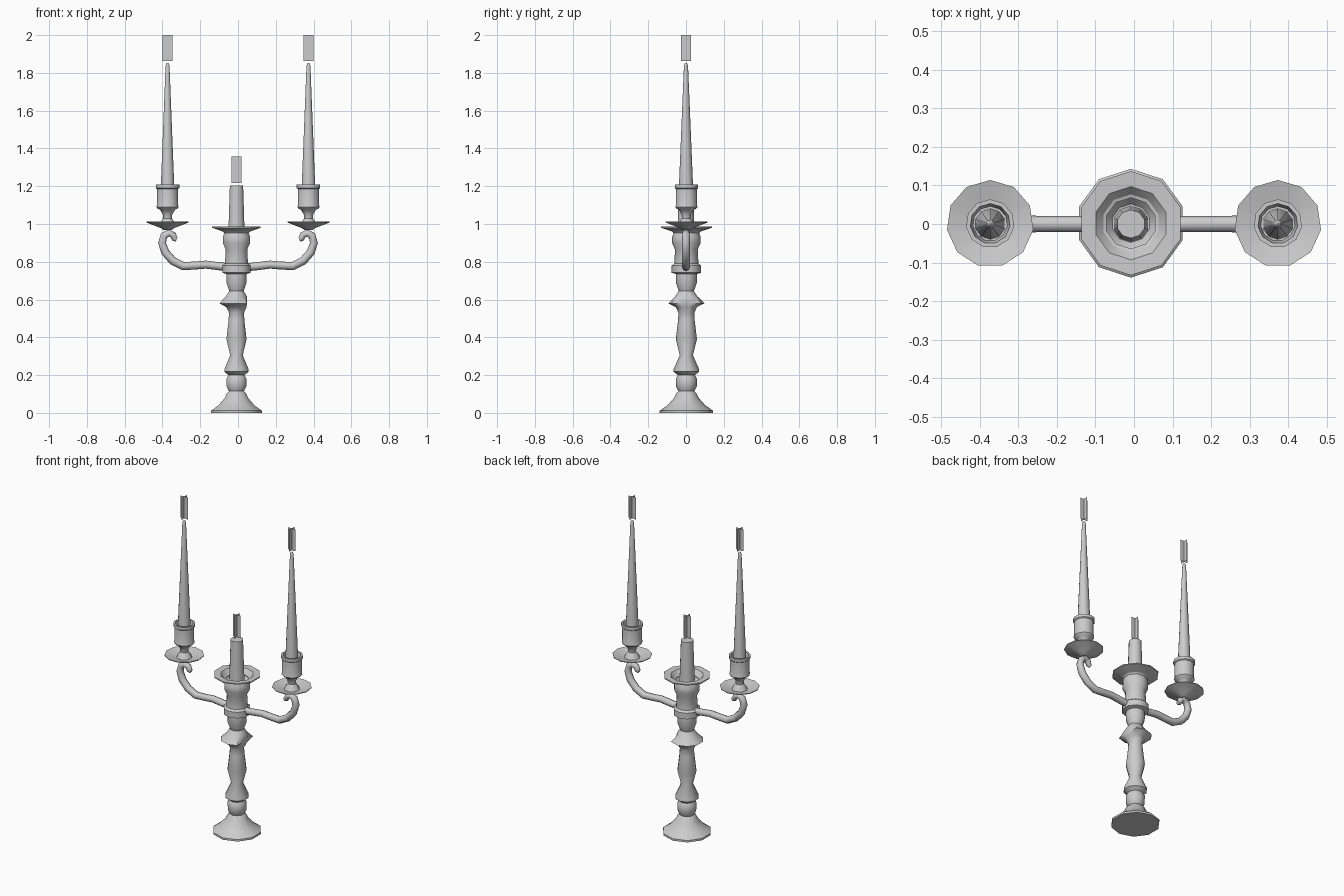
import bpy
import bmesh
from math import radians, pi, cos, sin

if "Cube" in bpy.data.objects:
    bpy.data.objects.remove(bpy.data.objects["Cube"])


def finish(name, bm):
    bmesh.ops.recalc_face_normals(bm, faces=bm.faces)
    mesh = bpy.data.meshes.new(name)
    bm.to_mesh(mesh)
    bm.free()
    for p in mesh.polygons:
        p.use_smooth = True
    mesh.set_sharp_from_angle(angle=radians(40))
    obj = bpy.data.objects.new(name, mesh)
    bpy.context.collection.objects.link(obj)
    return obj


def lathe(name, profile, sides, x, y=0.0, edit=None):
    """Turned part: (radius, z) profile around a vertical axis, capped at both ends."""
    bm = bmesh.new()
    rings = []
    for r, z in profile:
        rings.append([bm.verts.new((x + r * cos(pi / 2 + 2 * pi * i / sides),
                                    y + r * sin(pi / 2 + 2 * pi * i / sides), z))
                      for i in range(sides)])
    for a, b in zip(rings, rings[1:]):
        for i in range(sides):
            j = (i + 1) % sides
            bm.faces.new((a[i], a[j], b[j], b[i]))
    bm.faces.new(rings[0][::-1])
    bm.faces.new(rings[-1])
    if edit:
        edit(bm)
    return finish(name, bm)


def flame(name, x, z0, z1, w=0.026):
    """Two crossed upright cards."""
    bm = bmesh.new()
    for dx, dy in ((w, 0), (0, w)):
        bm.faces.new([bm.verts.new(p) for p in (
            (x - dx, -dy, z0), (x + dx, dy, z0), (x + dx, dy, z1), (x - dx, -dy, z1))])
    return finish(name, bm)


CX = -0.008

# Central stem with base, knops and hollow socket; the knop is dented on +x
stem = [(0.141, 0), (0.141, 0.012), (0.10, 0.04), (0.066, 0.078), (0.053, 0.105),
        (0.042, 0.115), (0.055, 0.14), (0.056, 0.18), (0.045, 0.20), (0.068, 0.218),
        (0.068, 0.23), (0.035, 0.305), (0.056, 0.39), (0.038, 0.49), (0.042, 0.50),
        (0.05, 0.55), (0.096, 0.58), (0.06, 0.615), (0.04, 0.645), (0.056, 0.69),
        (0.055, 0.735), (0.078, 0.742), (0.078, 0.78), (0.064, 0.79), (0.06, 0.865),
        (0.076, 0.90), (0.076, 0.93), (0.066, 0.957), (0.135, 0.98), (0.135, 0.986),
        (0.095, 0.984), (0.05, 0.93)]
stem[13:16] = [(0.044, 0.49), (0.042, 0.53), (0.056, 0.56)]


def dent(bm):
    for v in bm.verts:
        if 0.55 < v.co.z < 0.63:
            v.co.x = min(v.co.x, 0.048)


lathe("stem", stem, 10, CX, 0.002, dent)

# Central candle stub
lathe("centre_candle", [(0.048, 0.90), (0.044, 0.99), (0.037, 1.203)], 10, CX)
flame("centre_flame", CX, 1.218, 1.357)

# Drip pan with socket, tall candle and flame on each side
pan = [(0.02, 0.967), (0.035, 0.978), (0.113, 1.008), (0.113, 1.012), (0.045, 0.995),
       (0.036, 1.012), (0.023, 1.03), (0.025, 1.05), (0.04, 1.075), (0.055, 1.083),
       (0.06, 1.09), (0.057, 1.10), (0.057, 1.185), (0.063, 1.19), (0.063, 1.208),
       (0.052, 1.208), (0.045, 1.17)]
candle = [(0.041, 1.15), (0.037, 1.21), (0.011, 1.835), (0.008, 1.848), (0.003, 1.853)]

# Arm centre line: x, z, tube radius
arm = [(0.03, 0.77, .021), (0.09, 0.775, .021), (0.17, 0.785, .021), (0.23, 0.78, .021),
       (0.29, 0.777, .022), (0.345, 0.805, .022), (0.385, 0.85, .022),
       (0.402, 0.90, .021), (0.392, 0.938, .020), (0.367, 0.952, .019),
       (0.343, 0.942, .018), (0.336, 0.923, .016), (0.325, 0.918, .012)]

for side, s in (("left", -1), ("right", 1)):
    x = 0.373 * s
    lathe(side + "_drip_pan", pan, 11, x, 0.001)
    lathe(side + "_candle", candle, 10, x)
    flame(side + "_flame", x, 1.863, 2.0)

    curve = bpy.data.curves.new(side + "_arm", 'CURVE')
    curve.dimensions = '3D'
    curve.bevel_depth = 1.0
    curve.bevel_resolution = 2
    curve.use_fill_caps = True
    spline = curve.splines.new('POLY')
    spline.points.add(len(arm) - 1)
    for p, (ax, az, r) in zip(spline.points, arm):
        p.co = (ax * s, 0, az, 1)
        p.radius = r
    spline.use_smooth = True
    bpy.context.collection.objects.link(bpy.data.objects.new(side + "_arm", curve))
